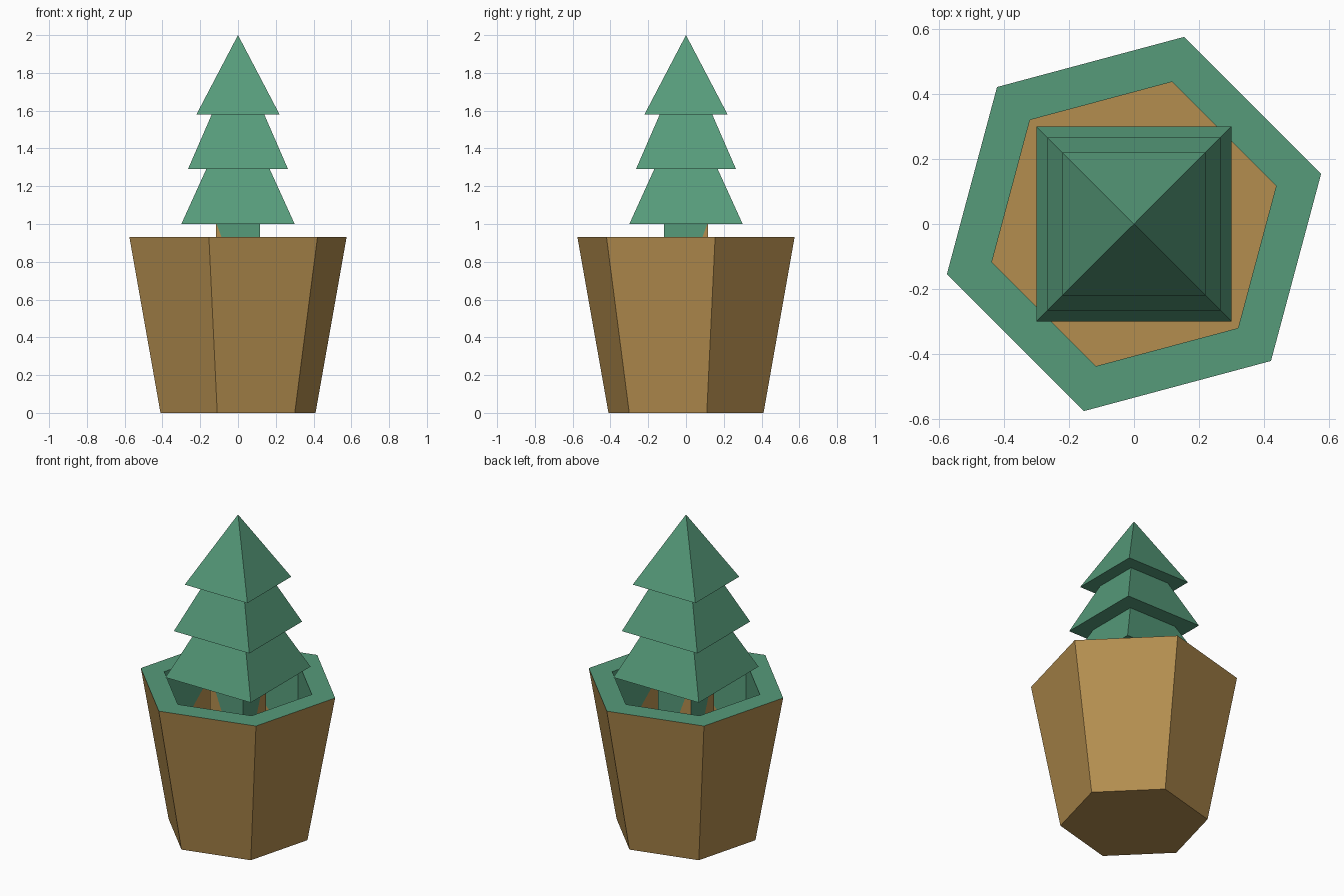
import bpy, bmesh
from math import sin, cos, radians

cube = bpy.data.objects.get("Cube")
if cube:
    bpy.data.objects.remove(cube, do_unlink=True)


def material(name, rgb):
    mat = bpy.data.materials.new(name)
    mat.use_nodes = True
    mat.diffuse_color = (*rgb, 1)
    mat.node_tree.nodes["Principled BSDF"].inputs["Base Color"].default_value = (*rgb, 1)
    return mat


BROWN, GREEN = 0, 1
MATERIALS = [material("clay_brown", (0.456, 0.270, 0.078)),
             material("leaf_green", (0.093, 0.328, 0.195))]
FLOOR = 0.38


def ring(bm, sides, radius, z, start):
    """Regular polygon of vertices, anticlockwise from the start angle."""
    angles = [radians(start + 360 * i / sides) for i in range(sides)]
    return [bm.verts.new((radius * cos(a), radius * sin(a), z)) for a in angles]


def add_face(bm, verts, colour):
    bm.faces.new(verts).material_index = colour


def band(bm, low, high, colour):
    for i in range(len(low)):
        j = (i + 1) % len(low)
        add_face(bm, (low[i], low[j], high[j], high[i]), colour)


def split_band(bm, low, high, brown_at_end):
    """Each panel is cut corner to corner: brown below, green above."""
    for i, at_end in enumerate(brown_at_end):
        j = (i + 1) % len(low)
        tall, other = (j, i) if at_end else (i, j)
        add_face(bm, (low[i], low[j], high[tall]), BROWN)
        add_face(bm, (low[other], high[i], high[j]), GREEN)


def finish(bm, name):
    bmesh.ops.recalc_face_normals(bm, faces=bm.faces)
    mesh = bpy.data.meshes.new(name)
    bm.to_mesh(mesh)
    bm.free()
    for mat in MATERIALS:
        mesh.materials.append(mat)
    obj = bpy.data.objects.new(name, mesh)
    bpy.context.collection.objects.link(obj)
    return obj


# Six-sided tapered pot with a green rim and a hollow
bm = bmesh.new()
base = ring(bm, 6, 0.425, 0, 15)
rim_outer = ring(bm, 6, 0.595, 0.93, 15)
rim_inner = ring(bm, 6, 0.452, 0.93, 15)
soil = ring(bm, 6, 0.452, FLOOR, 15)
add_face(bm, base[::-1], BROWN)
band(bm, base, rim_outer, BROWN)
band(bm, rim_outer, rim_inner, GREEN)
split_band(bm, soil, rim_inner, (False, True, False) * 2)
add_face(bm, soil, BROWN)
finish(bm, "pot")

# Square trunk standing on the soil
bm = bmesh.new()
foot = ring(bm, 4, 0.165, FLOOR, -135)
head = ring(bm, 4, 0.165, 1.01, -135)
split_band(bm, foot, head, (False, True, True, True))
add_face(bm, foot[::-1], BROWN)
add_face(bm, head, GREEN)
finish(bm, "trunk")

# Three stacked pyramids of foliage: half width, base height, tip height
tiers = {"lower": (0.30, 1.0, 1.66), "middle": (0.265, 1.29, 1.90), "upper": (0.22, 1.58, 2.0)}
for label, (half, bottom, tip) in tiers.items():
    bm = bmesh.new()
    skirt = ring(bm, 4, half * 2 ** 0.5, bottom, 45)
    apex = bm.verts.new((0, 0, tip))
    add_face(bm, skirt[::-1], GREEN)
    for i in range(4):
        add_face(bm, (skirt[i], skirt[(i + 1) % 4], apex), GREEN)
    finish(bm, label + "_foliage")
